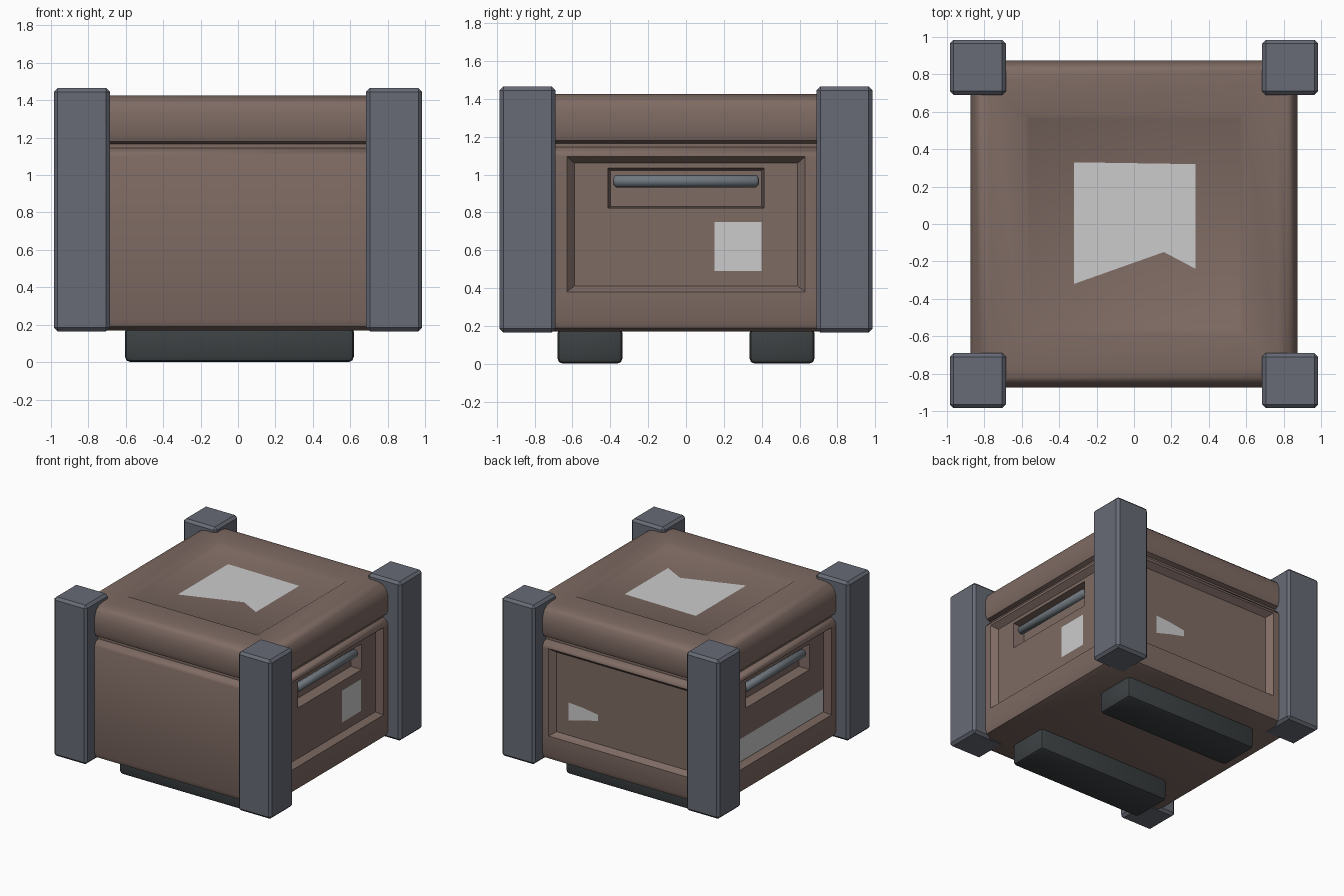
import bpy, bmesh
from math import radians
from mathutils import Matrix, Vector

if "Cube" in bpy.data.objects:
    bpy.data.objects.remove(bpy.data.objects["Cube"])


def material(name, rgb):
    m = bpy.data.materials.new(name)
    m.diffuse_color = (*rgb, 1)
    m.use_nodes = True
    m.node_tree.nodes["Principled BSDF"].inputs["Base Color"].default_value = m.diffuse_color
    return m


BROWN = material("brown", (0.21, 0.145, 0.125))
SLATE = material("slate", (0.135, 0.145, 0.18))
DARK = material("dark rubber", (0.045, 0.052, 0.055))
STEEL = material("steel", (0.16, 0.185, 0.21))


def add(name, bm, mat=None, smooth=None):
    bmesh.ops.recalc_face_normals(bm, faces=bm.faces)
    me = bpy.data.meshes.new(name)
    bm.to_mesh(me)
    bm.free()
    ob = bpy.data.objects.new(name, me)
    bpy.context.collection.objects.link(ob)
    if mat:
        me.materials.append(mat)
    if smooth:
        shade(ob, smooth)
    return ob


def shade(ob, angle):
    bpy.ops.object.select_all(action='DESELECT')
    ob.select_set(True)
    bpy.context.view_layer.objects.active = ob
    bpy.ops.object.shade_smooth_by_angle(angle=radians(angle))


def skin(rings):
    """Closed solid lofted through a list of four-cornered rings."""
    bm = bmesh.new()
    loops = [[bm.verts.new(p) for p in r] for r in rings]
    for a, b in zip(loops, loops[1:]):
        for i in range(4):
            j = (i + 1) % 4
            bm.faces.new((a[i], a[j], b[j], b[i]))
    bm.faces.new(loops[0])
    bm.faces.new(loops[-1])
    return bm


def square(h, z):
    return [(-h, -h, z), (h, -h, z), (h, h, z), (-h, h, z)]


def box(name, lo, hi, mat, bevel, segments=1):
    lo, hi = Vector(lo), Vector(hi)
    bm = bmesh.new()
    bmesh.ops.create_cube(bm, size=1, matrix=Matrix.Translation((lo + hi) / 2)
                          @ Matrix.Diagonal((*(hi - lo), 1)))
    bmesh.ops.bevel(bm, geom=bm.edges[:], offset=bevel, segments=segments,
                    profile=0.5, affect='EDGES')
    return add(name, bm, mat, 35)


# crate body and lid: rounded profile, seam groove, sunken top panel
PROFILE = [(0.82, 0.17), (0.86, 0.19), (0.875, 0.23), (0.875, 1.10),
           (0.86, 1.13), (0.83, 1.145), (0.83, 1.165), (0.86, 1.18),
           (0.875, 1.22), (0.875, 1.33), (0.855, 1.385), (0.82, 1.415),
           (0.77, 1.425), (0.59, 1.425), (0.56, 1.405)]
body = add("crate_body", skin([square(h, z) for h, z in PROFILE]), BROWN)


def cut(angle, inner_x, inner, outer):
    """Cut a tapered pocket into the side facing the given angle."""
    rings = []
    for x, (w, z0, z1) in ((inner_x, inner), (0.875, outer)):
        rings.append([(x, -w, z0), (x, w, z0), (x, w, z1), (x, -w, z1)])
    rings.append([(0.95, y, z) for _, y, z in rings[1]])
    bm = skin(rings)
    bm.transform(Matrix.Rotation(radians(angle), 4, 'Z'))
    cutter = add("pocket_cutter", bm)
    cutter.hide_render = True
    mod = body.modifiers.new("pocket", 'BOOLEAN')
    mod.operation, mod.solver, mod.object = 'DIFFERENCE', 'EXACT', cutter
    bpy.context.view_layer.objects.active = body
    bpy.ops.object.modifier_apply(modifier=mod.name)
    bpy.data.objects.remove(cutter)


# sunken panels on right, back and left; the front stays flat
for a in (0, 90, 180):
    cut(a, 0.83, (0.59, 0.41, 1.06), (0.63, 0.38, 1.095))
# handle pockets on right and left
for a in (0, 180):
    cut(a, 0.74, (0.40, 0.83, 1.02), (0.42, 0.82, 1.04))
shade(body, 40)

# carrying bars inside the pockets
for side, sx in (("right", 1), ("left", -1)):
    bm = bmesh.new()
    bmesh.ops.create_cone(bm, cap_ends=True, segments=8, radius1=0.033,
                          radius2=0.033, depth=0.77,
                          matrix=Matrix.Translation((sx * 0.795, 0, 0.965))
                          @ Matrix.Rotation(radians(90), 4, 'X'))
    caps = [e for e in bm.edges
            if abs(e.verts[0].co.y - e.verts[1].co.y) < 0.1]
    bmesh.ops.bevel(bm, geom=caps, offset=0.015, segments=1, affect='EDGES')
    add(f"{side}_handle_bar", bm, STEEL, 50)

# corner posts
for fb, sy in (("front", -1), ("back", 1)):
    for side, sx in (("left", -1), ("right", 1)):
        xs = sorted((sx * 0.685, sx * 0.985))
        ys = sorted((sy * 0.69, sy * 0.985))
        post = box(f"{fb}_{side}_post", (xs[0], ys[0], 0.165),
                   (xs[1], ys[1], 1.465), SLATE, 0.02)
    # skid under the crate
    ys = sorted((sy * 0.335, sy * 0.68))
    box(f"{fb}_skid", (-0.605, ys[0], 0.0), (0.62, ys[1], 0.19), DARK, 0.03, 2)


def label(name, points):
    bm = bmesh.new()
    bm.faces.new([bm.verts.new(p) for p in points])
    return add(name, bm)


# plain paper labels
label("top_label", [(x, y, 1.409) for x, y in
                    ((-0.32, -0.32), (0.16, -0.15), (0.33, -0.24),
                     (0.33, 0.32), (-0.32, 0.33))])
label("right_label", [(0.834, y, z) for y, z in
                      ((0.15, 0.49), (0.40, 0.49), (0.40, 0.75), (0.15, 0.75))])
label("left_label", [(-0.834, y, z) for y, z in
                     ((0.58, 0.415), (0.58, 0.60), (-0.58, 0.60), (-0.58, 0.415))])
label("back_label", [(x, 0.834, z) for x, z in
                     ((0.48, 0.53), (0.48, 0.68), (0.34, 0.67),
                      (0.21, 0.65), (0.21, 0.60), (0.34, 0.57))])
for ob in bpy.data.objects:
    if ob.name.endswith("_label"):
        # make labels face outward
        out = ob.data.vertices[0].co.copy() - Vector((0, 0, 0.8))
        if ob.data.polygons[0].normal.dot(out) < 0:
            ob.data.flip_normals()
